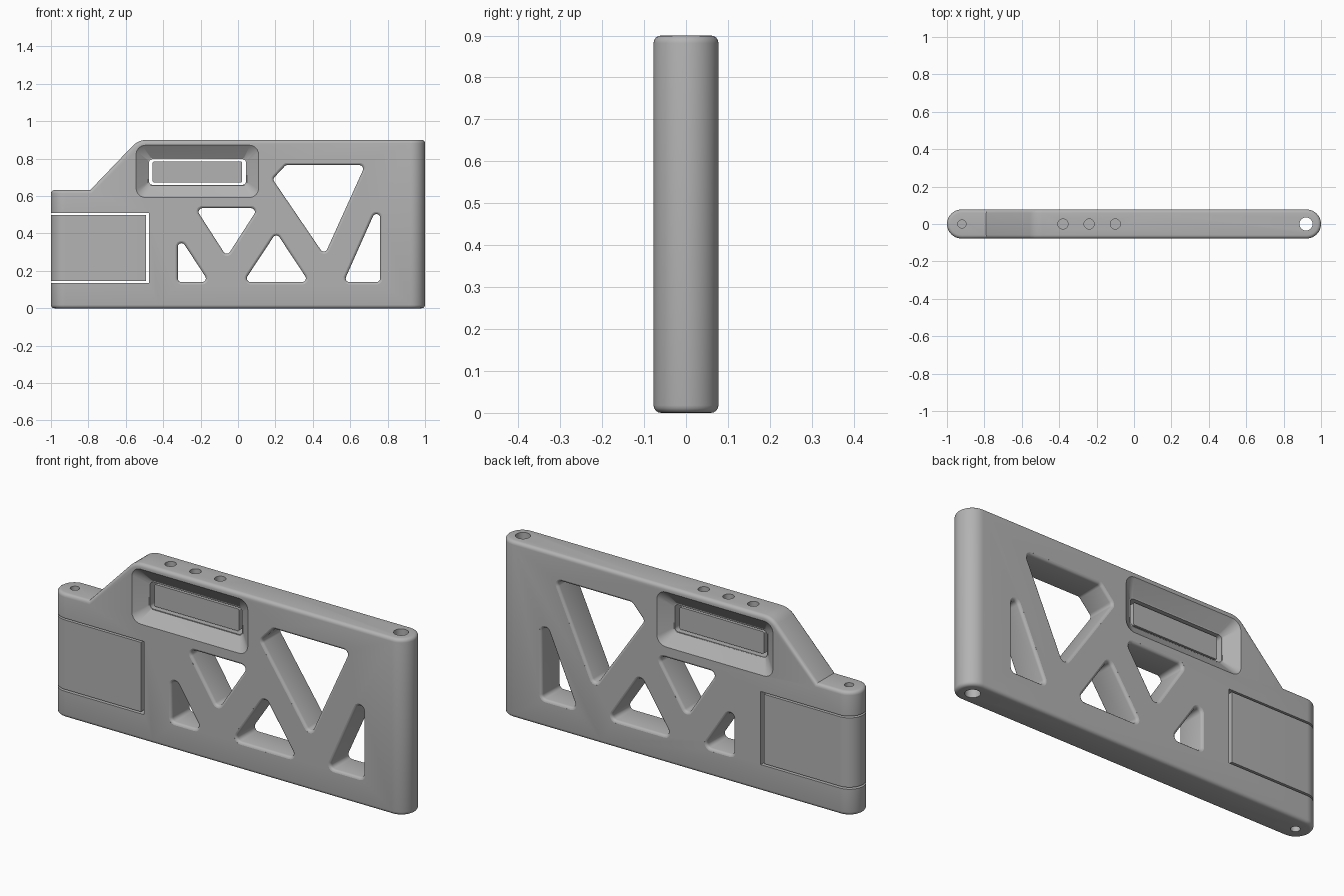
import bpy, bmesh, math
from mathutils import Vector

if "Cube" in bpy.data.objects:
    bpy.data.objects.remove(bpy.data.objects["Cube"])

HALF = 0.0775                      # half of the plate thickness
grey = bpy.data.materials.new("mid_grey")
grey.use_nodes = True
grey.diffuse_color = (0.45, 0.45, 0.45, 1)
grey.node_tree.nodes["Principled BSDF"].inputs["Base Color"].default_value = grey.diffuse_color


def loft(name, rings):
    """Skin matching rings of points and cap both ends."""
    bm = bmesh.new()
    rows = [[bm.verts.new(p) for p in ring] for ring in rings]
    for a, b in zip(rows, rows[1:]):
        for i in range(len(a)):
            j = (i + 1) % len(a)
            bm.faces.new((a[i], a[j], b[j], b[i]))
    bm.faces.new(rows[0])
    bm.faces.new(rows[-1])
    bmesh.ops.recalc_face_normals(bm, faces=bm.faces)
    mesh = bpy.data.meshes.new(name)
    bm.to_mesh(mesh)
    bm.free()
    mesh.materials.append(grey)
    obj = bpy.data.objects.new(name, mesh)
    bpy.context.collection.objects.link(obj)
    return obj


def bake(obj):
    """Replace the mesh with its modified result."""
    dg = bpy.context.evaluated_depsgraph_get()
    mesh = bpy.data.meshes.new_from_object(obj.evaluated_get(dg))
    obj.modifiers.clear()
    obj.data = mesh


def combine(obj, cutter, operation="DIFFERENCE"):
    mod = obj.modifiers.new("cut", "BOOLEAN")
    mod.object, mod.operation, mod.solver = cutter, operation, "EXACT"
    bake(obj)
    bpy.data.objects.remove(cutter)


def box(x0, x1, y, z0, z1):
    corners = [(x0, z0), (x1, z0), (x1, z1), (x0, z1)]
    return loft("box", [[(x, s, z) for x, z in corners] for s in (-y, y)])


def drill(obj, x, r, z0, z1):
    ring = [(x + r * math.cos(i * math.tau / 32), r * math.sin(i * math.tau / 32)) for i in range(32)]
    combine(obj, loft("drill", [[(a, b, z) for a, b in ring] for z in (z0, z1)]))


def stadium(z0, z1):
    """Plan with two full round ends, extruded upward."""
    plan = []
    for side, start in ((1, -90), (-1, 90)):
        for i in range(25):
            a = math.radians(start + i * 7.5)
            plan.append((side * (1 - HALF) + HALF * math.cos(a), HALF * math.sin(a)))
    return loft("stadium", [[(x, y, z) for x, y in plan] for z in (z0, z1)])


def centres(points, r):
    """Arc centres and arc ranges that round a counter-clockwise polygon."""
    pts = [Vector(p) for p in points]
    out = []
    for i, p in enumerate(pts):
        d0 = (p - pts[i - 1]).normalized()
        d1 = (pts[(i + 1) % len(pts)] - p).normalized()
        turn = math.atan2(d0.x * d1.y - d0.y * d1.x, d0.dot(d1))
        n0, n1 = Vector((-d0.y, d0.x)), Vector((-d1.y, d1.x))
        c = p + (n0 + n1).normalized() * r / math.cos(turn / 2)
        out.append((c, math.atan2(-n0.y, -n0.x), turn))
    return out


def rounded(cs, r, y):
    return [(c.x + r * math.cos(a + t * k / 6), y, c.y + r * math.sin(a + t * k / 6))
            for c, a, t in cs for k in range(7)]


def through_hole(obj, points, r, lip=0.014):
    """Rounded window whose rims flare out in a soft lip on both faces."""
    cs = centres(points, r)
    half = [(HALF - lip * math.sin(a), r + lip * (1 - math.cos(a)))
            for a in (math.radians(v) for v in (90, 60, 30, 0))]
    half = [(HALF - lip + lip * math.sin(a), r + lip * (1 - math.cos(a)))
            for a in (math.radians(v) for v in (0, 30, 60, 85))]
    half.append((HALF + 0.02, half[-1][1]))
    steps = [(-y, q) for y, q in reversed(half)] + half
    combine(obj, loft("hole", [rounded(cs, q, y) for y, q in steps]))


def rect(x0, x1, z0, z1):
    return [(x0, z0), (x1, z0), (x1, z1), (x0, z1)]


# Main plate: side outline met with the round-ended plan, rims softened
outline = [(-1.1, 0), (1.1, 0), (1.1, 0.9), (-0.49, 0.9)]
for k in range(1, 6):
    a = math.radians(90 + k * 9)
    outline.append((-0.49 + 0.1 * math.cos(a), 0.8 + 0.1 * math.sin(a)))
outline += [(-0.79, 0.632), (-1.1, 0.632)]
plate = stadium(0, 0.9)
plate.name = "main_plate"
combine(plate, loft("outline", [[(x, y, z) for x, z in outline] for y in (-0.2, 0.2)]), "INTERSECT")
soft = plate.modifiers.new("soft_rim", "BEVEL")
soft.width, soft.segments = 0.018, 4
soft.limit_method, soft.angle_limit = "ANGLE", math.radians(55)
bake(plate)

# Truss windows
windows = [
    [(-0.322, 0.14), (-0.155, 0.14), (-0.322, 0.395)],
    [(-0.06, 0.275), (0.107, 0.535), (-0.227, 0.535)],
    [(0.03, 0.14), (0.38, 0.14), (0.205, 0.405)],
    [(0.462, 0.283), (0.68, 0.765), (0.255, 0.765), (0.185, 0.69)],
    [(0.565, 0.14), (0.76, 0.14), (0.76, 0.578)],
]
for points in windows:
    through_hole(plate, points, 0.02)

# Tapered pocket on both faces, then the slot through its floor
WEB = 0.028
for side in (-1, 1):
    outer = centres(rect(-0.535, 0.1, 0.602, 0.862), 0.04)
    inner = centres(rect(-0.482, 0.049, 0.656, 0.803), 0.02)
    rings = [rounded(inner, 0.02, side * WEB), rounded(outer, 0.04, side * (HALF - 0.008)),
             rounded(outer, 0.05, side * HALF), rounded(outer, 0.05, side * (HALF + 0.02))]
    combine(plate, loft("pocket", rings))
slot = centres(rect(-0.476, 0.043, 0.66, 0.797), 0.018)
combine(plate, loft("slot", [rounded(slot, 0.018, y) for y in (-0.06, 0.06)]))

# Hinge notch and vertical holes
combine(plate, box(-1.2, -0.476, 0.2, 0.135, 0.508))
drill(plate, 0.92, 0.035, -0.1, 1)
drill(plate, -0.92, 0.022, -0.1, 0.7)
for x in (-0.38, -0.24, -0.10):
    drill(plate, x, 0.027, 0.815, 1)

# Hinge block filling the notch, with blind pin sockets
hinge = stadium(0.145, 0.499)
hinge.name = "hinge_block"
combine(hinge, box(-1.2, -0.493, 0.2, 0, 1), "INTERSECT")
drill(hinge, -0.92, 0.022, 0.1, 0.2)
drill(hinge, -0.92, 0.022, 0.45, 0.6)

# Insert panel floating in the slot
panel = centres(rect(-0.456, 0.021, 0.672, 0.785), 0.008)
insert = loft("insert_panel", [rounded(panel, 0.008, y) for y in (-0.022, 0.022)])

# Smooth shading with sharp edges kept
bpy.ops.object.select_all(action="DESELECT")
for obj in (plate, hinge, insert):
    obj.select_set(True)
bpy.context.view_layer.objects.active = plate
bpy.ops.object.shade_smooth_by_angle(angle=math.radians(32))
